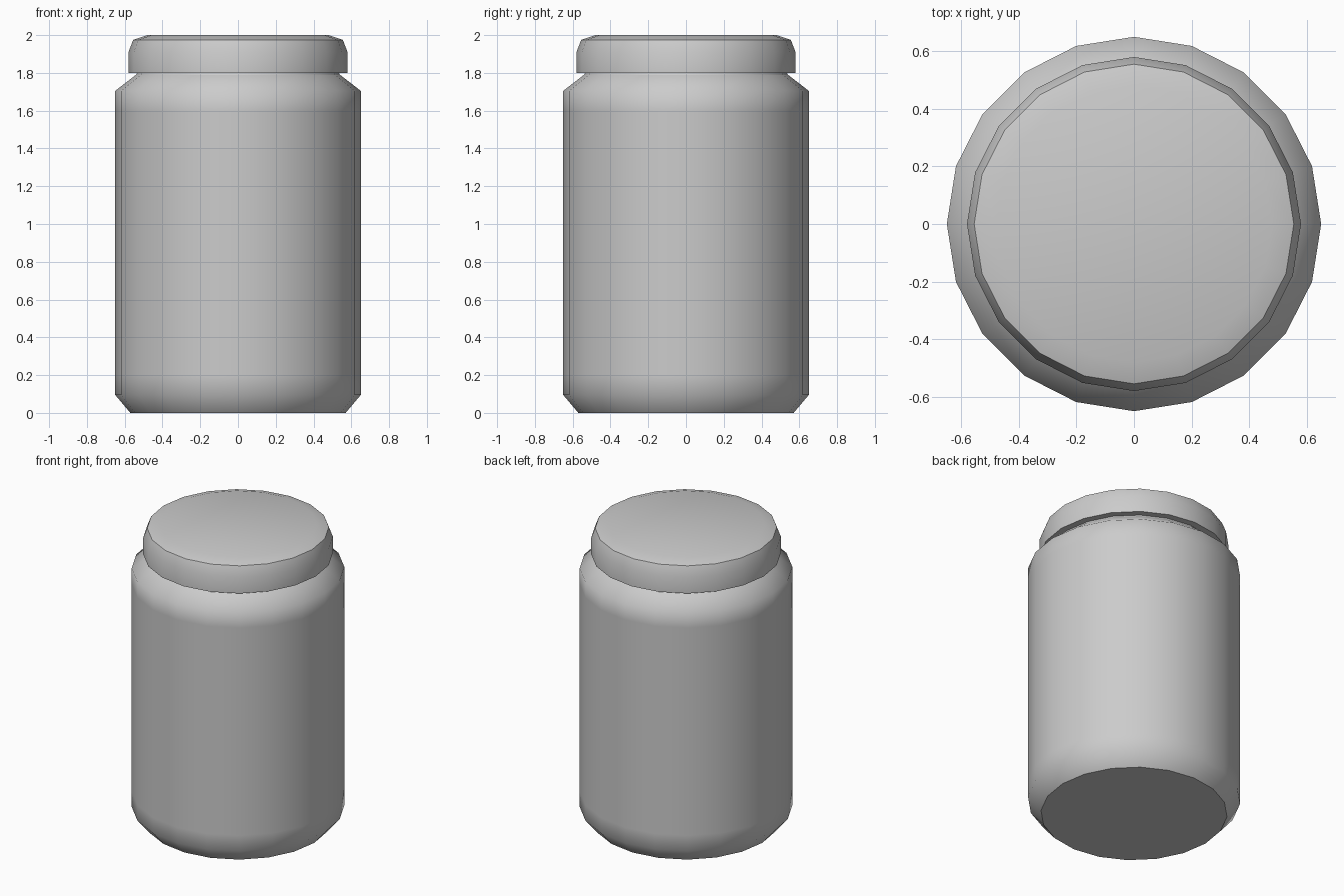
import bpy, bmesh, math

if "Cube" in bpy.data.objects:
    bpy.data.objects.remove(bpy.data.objects["Cube"])

SIDES = 20


def lathe(name, profile, sharp):
    """Revolve (radius, z) points into a capped solid; sharp = indices of crisp rings."""
    bm = bmesh.new()
    rings = []
    for r, z in profile:
        ring = []
        for i in range(SIDES):
            a = 2 * math.pi * i / SIDES
            ring.append(bm.verts.new((r * math.cos(a), r * math.sin(a), z)))
        rings.append(ring)
    for lo, hi in zip(rings, rings[1:]):
        for i in range(SIDES):
            j = (i + 1) % SIDES
            bm.faces.new((lo[i], lo[j], hi[j], hi[i]))
    bm.faces.new(rings[0][::-1])
    bm.faces.new(rings[-1])
    for f in bm.faces:
        f.smooth = True
    for k in sharp:
        for i in range(SIDES):
            e = bm.edges.get((rings[k][i], rings[k][(i + 1) % SIDES]))
            e.smooth = False
    mesh = bpy.data.meshes.new(name)
    bm.to_mesh(mesh)
    bm.free()
    obj = bpy.data.objects.new(name, mesh)
    bpy.context.collection.objects.link(obj)
    return obj


# Jar body with bevelled base, shoulder and short neck
lathe("jar_body",
      [(0.57, 0), (0.65, 0.095), (0.65, 0.2), (0.65, 1.6),
       (0.65, 1.705), (0.54, 1.79), (0.53, 1.81)],
      sharp=[0, 5, 6])

# Lid with chamfered rim and slightly raised top
lathe("lid",
      [(0.58, 1.80), (0.58, 1.91), (0.555, 1.975), (0.48, 2.0)],
      sharp=[0, 2])
